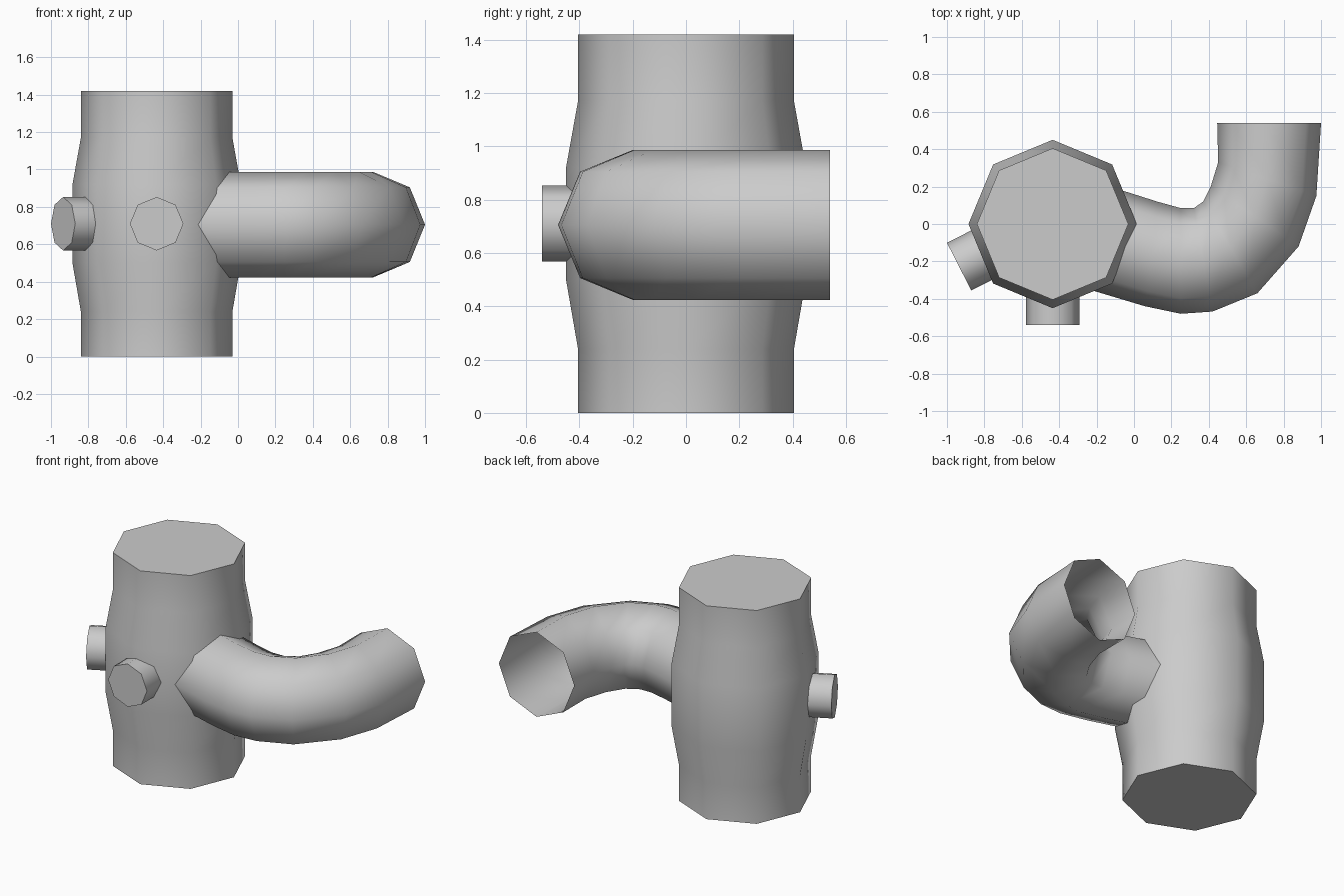
import bpy, bmesh
from math import cos, sin, pi, radians
from mathutils import Vector

SIDES = 8
MID_Z = 0.705
BODY_X = -0.435

cube = bpy.data.objects.get("Cube")
if cube:
    bpy.data.objects.remove(cube, do_unlink=True)

grey = bpy.data.materials.new("plain grey")
grey.use_nodes = True
grey.diffuse_color = (0.6, 0.6, 0.6, 1)
grey.node_tree.nodes["Principled BSDF"].inputs["Base Color"].default_value = (0.6, 0.6, 0.6, 1)


def loft(name, rings, cap_start=True, cap_end=True):
    """Skin octagonal rings given as (centre, first axis, second axis)."""
    bm = bmesh.new()
    loops = []
    for centre, u, v in rings:
        loops.append([bm.verts.new(centre + u * cos(2 * pi * i / SIDES) + v * sin(2 * pi * i / SIDES))
                      for i in range(SIDES)])
    for a, b in zip(loops, loops[1:]):
        for i in range(SIDES):
            j = (i + 1) % SIDES
            bm.faces.new((a[i], a[j], b[j], b[i]))
    if cap_start:
        bm.faces.new(loops[0][::-1])
    if cap_end:
        bm.faces.new(loops[-1])
    bmesh.ops.recalc_face_normals(bm, faces=bm.faces)
    mesh = bpy.data.meshes.new(name)
    bm.to_mesh(mesh)
    bm.free()
    mesh.materials.append(grey)
    obj = bpy.data.objects.new(name, mesh)
    bpy.context.collection.objects.link(obj)
    bpy.ops.object.select_all(action='DESELECT')
    obj.select_set(True)
    bpy.context.view_layer.objects.active = obj
    bpy.ops.object.shade_smooth_by_angle(angle=radians(60))
    return obj


# Upright body, slightly swollen in the middle
profile = [(0, 0.405), (0.24, 0.405), (0.5, 0.45), (0.92, 0.45), (1.17, 0.405), (1.42, 0.405)]
loft("body", [(Vector((BODY_X, 0, z)), Vector((r, 0, 0)), Vector((0, r, 0))) for z, r in profile])

# Curved side pipe, open at its end: outer and inner bend points in plan
bend = [((-0.34, -0.32), (-0.16, 0.21)),
        ((0.06, -0.44), (0.13, 0.118)),
        ((0.25, -0.48), (0.25, 0.085)),
        ((0.42, -0.468), (0.32, 0.085)),
        ((0.66, -0.37), (0.37, 0.12)),
        ((0.88, -0.12), (0.41, 0.2)),
        ((0.975, 0.15), (0.45, 0.33)),
        ((1.0, 0.54), (0.445, 0.54))]
rings = []
for outer, inner in bend:
    o, i = Vector((*outer, MID_Z)), Vector((*inner, MID_Z))
    rings.append(((o + i) / 2, (o - i) / 2, Vector((0, 0, 0.282))))
loft("curved_pipe", rings, cap_start=False, cap_end=False)


# Short closed stubs
def stub(name, tip, angle, radius=0.143, length=0.3):
    out = Vector((cos(angle), sin(angle), 0))
    side = Vector((-out.y, out.x, 0)) * radius
    tip = Vector((*tip, 0.71))
    up = Vector((0, 0, radius))
    loft(name, [(tip - out * length, side, up), (tip, side, up)])


stub("front_stub", (BODY_X, -0.54), radians(270))
stub("side_stub", (-0.935, -0.228), radians(207))
